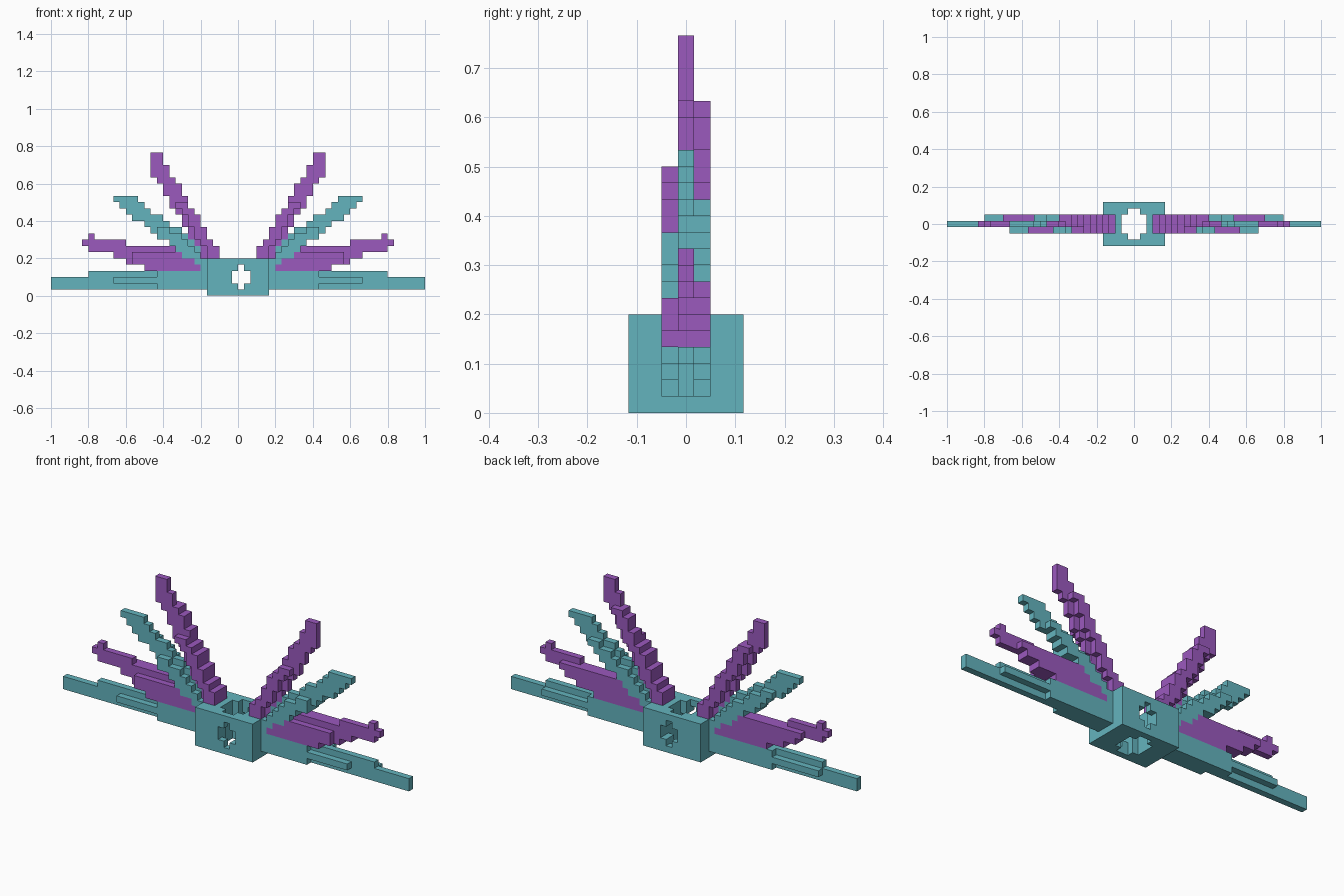
import bpy
import bmesh
import math
from mathutils import Vector

UNIT = 1 / 30

cube = bpy.data.objects.get("Cube")
if cube:
    bpy.data.objects.remove(cube, do_unlink=True)


def make_material(name, rgb):
    mat = bpy.data.materials.new(name)
    mat.use_nodes = True
    mat.diffuse_color = (*rgb, 1)
    mat.node_tree.nodes["Principled BSDF"].inputs["Base Color"].default_value = (*rgb, 1)
    return mat


teal = make_material("teal", (0.127, 0.456, 0.515))
purple = make_material("purple", (0.328, 0.10, 0.515))

AXES = [Vector(a) for a in ((1, 0, 0), (0, 1, 0), (0, 0, 1))]


def build(name, cells, mat):
    """Skin a set of grid cells, keeping only the exposed faces."""
    bm = bmesh.new()
    for cell in cells:
        centre = Vector(cell) + Vector((0.5, 0, 0.5))
        for a in range(3):
            for sign in (-1, 1):
                near = list(cell)
                near[a] += sign
                if tuple(near) in cells:
                    continue
                u, v = AXES[(a + 1) % 3] / 2, AXES[(a + 2) % 3] / 2
                c = centre + AXES[a] * sign / 2
                corners = [c - u - v, c + u - v, c + u + v, c - u + v]
                bm.faces.new([bm.verts.new(p * UNIT) for p in corners[::sign]])
    bmesh.ops.remove_doubles(bm, verts=bm.verts[:], dist=0.001)
    bmesh.ops.dissolve_limit(bm, angle_limit=0.01, verts=bm.verts[:], edges=bm.edges[:])
    mesh = bpy.data.meshes.new(name)
    bm.to_mesh(mesh)
    bm.free()
    mesh.materials.append(mat)
    obj = bpy.data.objects.new(name, mesh)
    bpy.context.collection.objects.link(obj)


def block(x0, x1, z0, z1, layers=(0,)):
    return {(x, y, z) for x in range(x0, x1) for y in layers for z in range(z0, z1)}


def pair(name, cells, mat):
    """Build a part on the left and its mirror image on the right."""
    build("left_" + name, cells, mat)
    build("right_" + name, {(-1 - x, y, z) for x, y, z in cells}, mat)


# Hub with cross-shaped tunnels running front to back and top to bottom
def in_tunnel(x, y, z):
    front = (x == 0 and 1 <= z < 5) or (-1 <= x < 2 and 2 <= z < 4)
    top = (-1 <= x < 1 and abs(y) <= 2) or (-2 <= x < 2 and abs(y) <= 1)
    return front or top


hub = {c for c in block(-5, 5, 0, 6, range(-3, 4)) if not in_tunnel(*c)}
build("hub", hub, teal)

# Long horizontal blades, with shorter plates on the front and back
blade = block(5, 24, 1, 4) | block(24, 30, 1, 3) | block(5, 6, 4, 6, (-1, 0, 1))
blade |= block(5, 13, 1, 4, (-1,)) | block(13, 20, 2, 3, (-1,))
blade |= block(5, 16, 1, 4, (1,)) | block(16, 24, 2, 3, (1,))
pair("blade", blade, teal)

# Low feathers
outline = (block(6, 15, 4, 7) | block(8, 18, 5, 8) | block(14, 20, 6, 8)
           | block(18, 24, 7, 9) | block(23, 25, 8, 9) | block(23, 24, 9, 10))
low = set(outline)
for layer, x_max, z_max in ((-1, 17, 7), (1, 21, 8)):
    low |= {(x, layer, z) for x, _, z in outline if x < x_max and z < z_max}

# Middle feathers, stepped column by column
middle = set()
for layer, x_max, z_max in ((-1, 13, 11), (0, 20, 16), (1, 16, 13)):
    for x in range(6, x_max):
        bottom = round(4.8 + 0.75 * (x - 6))
        top = round(8.5 + 0.7 * (x - 6)) - abs(layer)
        middle |= block(x, x + 1, bottom, min(top, z_max), (layer,))

# High feathers, stepped row by row
high = set()
for layer, z_max in ((-1, 15), (0, 23), (1, 19)):
    for z in range(6, z_max):
        right = math.floor(6.2 + 0.6 * (z - 6))
        high |= block(right - 3, min(right - abs(layer), 14), z, z + 1, (layer,))

middle -= high
low -= middle
pair("low_feather", low, purple)
pair("middle_feather", middle, teal)
pair("high_feather", high, purple)
